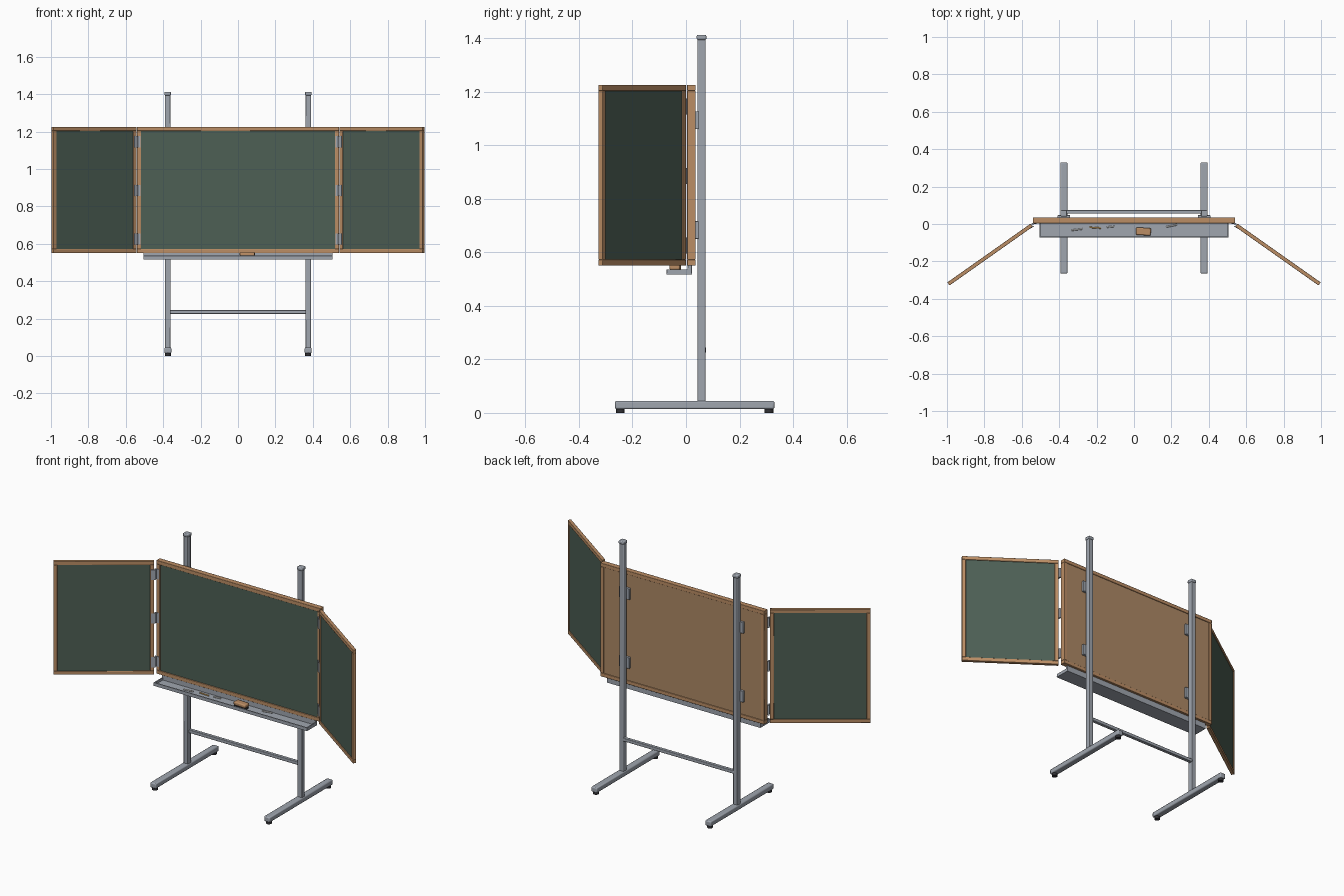
import bpy, math
from mathutils import Matrix, Vector

cube = bpy.data.objects.get("Cube")
if cube:
    bpy.data.objects.remove(cube)


def material(name, r, g, b, rough=0.6):
    m = bpy.data.materials.new(name)
    m.use_nodes = True
    m.diffuse_color = (r, g, b, 1)
    bsdf = m.node_tree.nodes["Principled BSDF"]
    bsdf.inputs["Base Color"].default_value = (r, g, b, 1)
    bsdf.inputs["Roughness"].default_value = rough
    return m


wood = material("frame wood", 0.50, 0.27, 0.13)
backing = material("backing wood", 0.42, 0.25, 0.13)
slate = material("green slate", 0.075, 0.115, 0.09)
metal = material("grey metal", 0.35, 0.38, 0.43)
dark = material("dark rubber", 0.03, 0.03, 0.035)
white = material("white chalk", 0.8, 0.8, 0.78)
yellow = material("orange chalk", 0.75, 0.45, 0.15)


def finish(ob, name, mat, bevel=0, frame=None):
    ob.name = name
    ob.data.materials.append(mat)
    if bevel:
        mod = ob.modifiers.new("Soft edges", "BEVEL")
        mod.width = bevel
        mod.segments = 2
        bpy.ops.object.shade_smooth_by_angle(angle=math.radians(35))
    if frame:
        bpy.context.view_layer.update()
        ob.matrix_world = frame @ ob.matrix_world
    return ob


def box(name, x, y, z, mat, bevel=0, frame=None):
    """Box from (min, max) ranges along each axis."""
    lo, hi = Vector((x[0], y[0], z[0])), Vector((x[1], y[1], z[1]))
    bpy.ops.mesh.primitive_cube_add(size=1, location=(lo + hi) / 2)
    ob = bpy.context.object
    ob.scale = hi - lo
    bpy.ops.object.transform_apply(location=False, rotation=False, scale=True)
    return finish(ob, name, mat, bevel, frame)


def rod(name, radius, length, loc, rot, mat, sides=12):
    bpy.ops.mesh.primitive_cylinder_add(vertices=sides, radius=radius, depth=length,
                                        location=loc, rotation=rot)
    bpy.ops.object.shade_smooth_by_angle(angle=math.radians(40))
    return finish(bpy.context.object, name, mat)


LOW, HIGH, RAIL = 0.55, 1.225, 0.022


def framed(name, x0, x1, y0, y1, frame=None):
    """Four wooden rails around an opening."""
    for part, x in (("right_stile", (x0, x0 + RAIL)), ("left_stile", (x1 - RAIL, x1))):
        box(f"{name}_{part}", x, (y0, y1), (LOW + RAIL, HIGH - RAIL), wood, 0.002, frame)
    for part, z in (("bottom_rail", (LOW, LOW + RAIL)), ("top_rail", (HIGH - RAIL, HIGH))):
        box(f"{name}_{part}", (x0, x1), (y0, y1), z, wood, 0.002, frame)


# Centre board
inside = (LOW + RAIL / 2, HIGH - RAIL / 2)
framed("centre", -0.54, 0.54, 0.004, 0.036)
box("centre_slate", (-0.53, 0.53), (0.009, 0.02), inside, slate)
box("centre_backing", (-0.53, 0.53), (0.02, 0.032), inside, backing)

# Double-sided wings swung forward on hinges
ANGLE = math.radians(35.2)
for side, s in (("left", 1), ("right", -1)):
    pivot = Matrix.Translation((s * 0.541, -0.002, 0)) @ Matrix.Rotation(-s * ANGLE, 4, "Z")
    span = sorted((s * 0.008, s * 0.552))
    framed(f"{side}_wing", *span, -0.01, 0.01, pivot)
    box(f"{side}_wing_slate", (span[0] + 0.01, span[1] - 0.01), (-0.006, 0.006),
        inside, slate, frame=pivot)
    for i, z in enumerate((0.625, 0.885, 1.145)):
        rod(f"{side}_hinge_barrel_{i}", 0.006, 0.06, (s * 0.543, -0.001, z), (0, 0, 0), metal)
        box(f"{side}_hinge_wing_leaf_{i}", sorted((0, s * 0.024)), (-0.012, -0.009),
            (z - 0.03, z + 0.03), metal, frame=pivot)
        box(f"{side}_hinge_board_leaf_{i}", sorted((s * 0.522, s * 0.543)), (0.001, 0.005),
            (z - 0.03, z + 0.03), metal)

# Stand: posts, caps, feet, pads, brackets
for side, s in (("left", 1), ("right", -1)):
    x = s * 0.375

    def wide(half):
        return (x - half, x + half)

    box(f"{side}_post", wide(0.015), (0.043, 0.073), (0.04, 1.395), metal, 0.004)
    box(f"{side}_post_cap", wide(0.018), (0.04, 0.076), (1.393, 1.412), metal, 0.005)
    box(f"{side}_foot", wide(0.019), (-0.265, 0.33), (0.014, 0.045), metal, 0.006)
    for end, y in (("front", -0.245), ("back", 0.31)):
        rod(f"{side}_{end}_foot_pad", 0.016, 0.016, (x, y, 0.008), (0, 0, 0), dark, 16)
    for level, z in (("lower", 0.683), ("upper", 1.093)):
        box(f"{side}_{level}_bracket", wide(0.034), (0.031, 0.047),
            (z - 0.033, z + 0.033), metal, 0.002)
box("crossbar", (-0.365, 0.365), (0.055, 0.075), (0.225, 0.245), metal, 0.003)

# Chalk tray
box("tray_floor", (-0.505, 0.505), (-0.072, 0.022), (0.516, 0.522), metal)
box("tray_front_lip", (-0.505, 0.505), (-0.072, -0.066), (0.516, 0.536), metal, 0.001)
box("tray_back_lip", (-0.505, 0.505), (0.006, 0.022), (0.516, 0.551), metal, 0.001)
for side, s in (("left", 1), ("right", -1)):
    box(f"{side}_tray_end", sorted((s * 0.499, s * 0.505)), (-0.072, 0.022),
        (0.516, 0.536), metal, 0.001)

# Eraser and chalk sticks
turn = Matrix.Translation((0.05, -0.04, 0)) @ Matrix.Rotation(-0.06, 4, "Z")
box("eraser_felt", (-0.038, 0.038), (-0.018, 0.018), (0.522, 0.536), dark, 0.003, turn)
box("eraser_grip", (-0.04, 0.04), (-0.02, 0.02), (0.534, 0.555), wood, 0.006, turn)
sticks = ((-0.305, -0.03, 0.06, 0.12, white), (-0.207, -0.02, 0.06, -0.07, yellow),
          (-0.125, -0.015, 0.042, 0.1, white), (0.2, -0.01, 0.06, 0.2, white))
for i, (x, y, length, spin, mat) in enumerate(sticks):
    rod(f"chalk_{i}", 0.004, length, (x, y, 0.526), (0, math.pi / 2, spin), mat)
